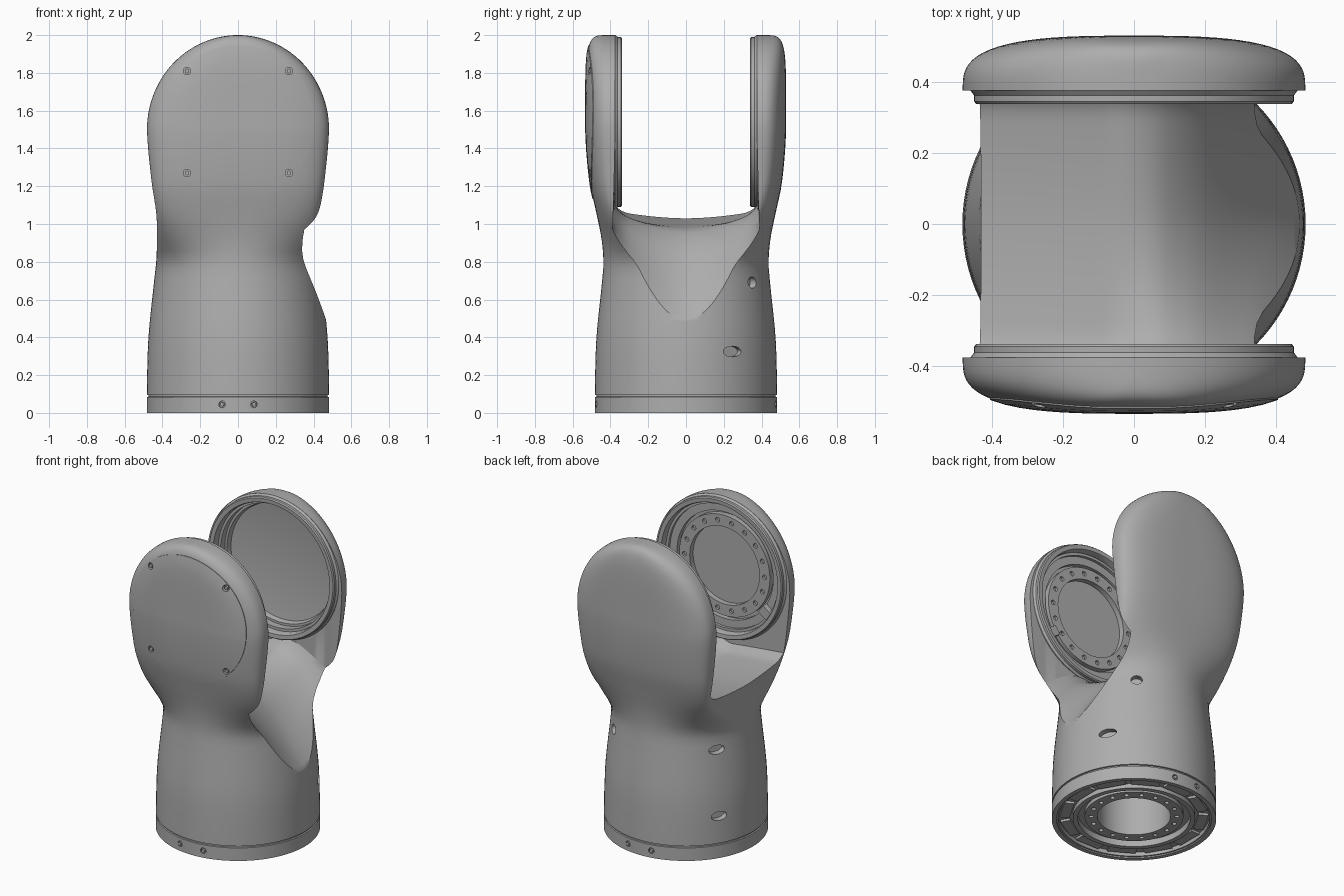
import bpy, bmesh
from math import sin, cos, pi, radians, sqrt
from mathutils import Vector, Matrix

cube = bpy.data.objects.get("Cube")
if cube:
    bpy.data.objects.remove(cube, do_unlink=True)

grey = bpy.data.materials.new("satin_grey")
grey.use_nodes = True
grey.diffuse_color = (0.42, 0.42, 0.42, 1)
grey.node_tree.nodes["Principled BSDF"].inputs["Base Color"].default_value = (0.42, 0.42, 0.42, 1)

N = 96
PIVOT = 1.54      # height of the joint axis
SLOT = 0.375      # half width of the gap between the ears
EAR_FLAT = 0.38   # ear sides stay straight up to this depth

# Outer shell: height, half width, half depth, squareness, straight part of the side
SHELL = [(0, .483, .483, 2, 0), (.15, .482, .482, 2, 0), (.4, .474, .474, 2, 0),
         (.7, .444, .444, 2, 0), (.8, .433, .437, 2, .03), (.92, .429, .447, 2.1, .22),
         (1.05, .432, .473, 2.4, .345), (1.22, .457, .508, 2.8, EAR_FLAT),
         (1.5, .482, .53, 3, EAR_FLAT), (2, .482, .53, 3, EAR_FLAT)]


def curve(z, rows, col):
    """Smooth interpolation of one column of a table."""
    i = 0
    while i < len(rows) - 2 and z > rows[i + 1][0]:
        i += 1

    def slope(k):
        a, b = rows[max(k - 1, 0)], rows[min(k + 1, len(rows) - 1)]
        return (b[col] - a[col]) / (b[0] - a[0])
    h = rows[i + 1][0] - rows[i][0]
    t = (z - rows[i][0]) / h
    p, q = rows[i][col], rows[i + 1][col]
    return (p * (1 + 2 * t) * (1 - t) ** 2 + q * t * t * (3 - 2 * t)
            + h * t * (1 - t) * (slope(i) * (1 - t) - slope(i + 1) * t))


def section(z):
    """Half width, half depth, squareness and straight part at a height."""
    if z > 1.5:
        rise = min(1, (z - 1.5) / .5)
        wx = .482 * sqrt(1 - rise ** 2)
        return max(wx, .008), EAR_FLAT + .15 * max(.002, 1 - rise ** 6) ** (1 / 6), 3, EAR_FLAT
    wx, wy, n, flat = (curve(z, SHELL, k) for k in range(1, 5))
    return wx, wy, max(2, n), min(EAR_FLAT, max(0, flat))


def surface_y(x, z):
    wx, wy, n, flat = section(z)
    return flat + (wy - flat) * max(0, 1 - abs(x / wx) ** n) ** (1 / n)


def finish(bm, name, smooth=True):
    bmesh.ops.remove_doubles(bm, verts=bm.verts, dist=1e-6)
    bmesh.ops.recalc_face_normals(bm, faces=bm.faces)
    mesh = bpy.data.meshes.new(name)
    bm.to_mesh(mesh)
    bm.free()
    mesh.materials.append(grey)
    obj = bpy.data.objects.new(name, mesh)
    bpy.context.collection.objects.link(obj)
    if smooth:
        shade(obj)
    return obj


def shade(obj):
    bpy.ops.object.select_all(action='DESELECT')
    obj.select_set(True)
    bpy.context.view_layer.objects.active = obj
    bpy.ops.object.shade_smooth_by_angle(angle=radians(32))


def skin(bm, rings, wrap=False, caps=False):
    rows = [[bm.verts.new(p) for p in ring] for ring in rings]
    pairs = list(zip(rows, rows[1:])) + ([(rows[-1], rows[0])] if wrap else [])
    for a, b in pairs:
        for i in range(len(a)):
            j = (i + 1) % len(a)
            bm.faces.new((a[i], a[j], b[j], b[i]))
    if caps:
        bm.faces.new(rows[0])
        bm.faces.new(rows[-1])


def lathe(name, profile, place, wrap=False):
    bm = bmesh.new()
    skin(bm, [[place(r, 2 * pi * i / N, h) for i in range(N)] for r, h in profile], wrap)
    return finish(bm, name)


def upright(r, a, h):
    return Vector((r * cos(a), r * sin(a), h))


def ear_axis(side):
    return lambda r, a, h: Vector((r * cos(a), side * h, PIVOT + r * sin(a)))


def on_front(r, a, h):
    x, z = r * cos(a), PIVOT + r * sin(a)
    return Vector((x, -surface_y(x, z) - h, z))


def rod(bm, centre, direction, rx, ry, length, segments=20):
    turn = Vector(direction).to_track_quat('Z', 'Y').to_matrix().to_4x4()
    bmesh.ops.create_cone(bm, cap_ends=True, segments=segments, radius1=1, radius2=1, depth=1,
                          matrix=Matrix.Translation(centre) @ turn @ Matrix.Diagonal((rx, ry, length, 1)))


def cut(target, cutter):
    cutter.hide_render = True
    bpy.context.view_layer.objects.active = target
    mod = target.modifiers.new("cut", 'BOOLEAN')
    mod.operation, mod.solver, mod.object = 'DIFFERENCE', 'EXACT', cutter
    bpy.ops.object.modifier_apply(modifier=mod.name)
    bpy.data.objects.remove(cutter, do_unlink=True)


# Yoke shell, with a seam groove above the base ring
levels = [0, .084, .086, .094, .096] + [.12 + .046 * i for i in range(30)]
levels += [1.5 + .5 * sin(pi / 2 * i / 28) for i in range(29)]
rings = []
for z in levels:
    wx, wy, n, flat = section(z)
    inset = .008 if .085 < z < .095 else 0
    ring = []
    for i in range(N):
        c, s = cos(2 * pi * i / N), sin(2 * pi * i / N)
        r = (abs(c) ** n + abs(s) ** n) ** (-1 / n)
        straight = 0 if i % (N // 2) == 0 else flat if s > 0 else -flat
        ring.append(((wx - inset) * r * c, straight + (wy - flat - inset) * r * s, z))
    rings.append(ring)
bm = bmesh.new()
skin(bm, rings, caps=True)
yoke = finish(bm, "yoke_body", smooth=False)

# Gap between the ears, with a saddle floor that dives down on one side
FLOOR = [(-.6, 1.045), (-.43, 1.03), (-.1, .995), (.05, .972), (.12, .93), (.2, .855),
         (.35, .66), (.46, .5), (.6, .27)]


def steep(x):
    return min(1, max(0, (x + .05) / .4))


def saddle(x, y):
    side = abs(y) / .33
    fillet = .03 * max(0, (abs(y) - .28) / .095) ** 3
    return curve(x, FLOOR, 1) + (.03 + .17 * steep(x)) * side ** 1.8 + fillet


STEPS = 40
rings = []
for i in range(STEPS + 1):
    x = -.6 + 1.2 * i / STEPS
    half = SLOT + .015 * steep(x) ** 2
    ys = [half * (2 * j / STEPS - 1) for j in range(STEPS + 1)]
    rings.append([(x, y, saddle(x, y)) for y in ys]
                 + [(x, SLOT, 1.5), (x, SLOT, 2.2), (x, -SLOT, 2.2), (x, -SLOT, 1.5)])
bm = bmesh.new()
skin(bm, rings, caps=True)
cut(yoke, finish(bm, "gap_cutter", smooth=False))

# Dished recess in the back ear, stepped bearing seat in the front ear
cut(yoke, lathe("back_dish_cutter", [(0, .3), (.412, .3), (.412, .385), (.395, .385), (.395, .43),
                                     (.38, .43), (.372, .46), (.25, .475), (0, .485)], ear_axis(1)))
cut(yoke, lathe("front_seat_cutter", [(0, .3), (.412, .3), (.412, .382), (.395, .382), (.395, .4),
                                      (.345, .4), (.345, .43), (.325, .43), (.325, .395),
                                      (.25, .395), (.25, .43), (0, .43)], ear_axis(-1)))

# Stepped recess and central bore under the base
cut(yoke, lathe("base_cutter", [(0, -.1), (.455, -.1), (.455, .008), (.445, .008), (.445, .035),
                                (.36, .035), (.36, .006), (.33, .006), (.33, .045), (.29, .045),
                                (.29, .02), (.215, .02), (.215, .3), (0, .3)], upright))

# Round cover lying on the front ear
RADII = [0] + [.405 * i / 10 for i in range(1, 11)]
cover = lathe("front_cover", [(r, .004) for r in RADII] + [(r, -.008) for r in reversed(RADII)],
              on_front)

# Drilled holes: side ports, screw pockets and the bolt circles
holes, pockets, screws = bmesh.new(), bmesh.new(), bmesh.new()
for angle, z, rx, ry in ((52, .69, .034, .03), (31, .325, .055, .028),
                         (149, .685, .05, .028), (149, .27, .05, .028)):
    d = upright(1, radians(angle), 0)
    rod(holes, d * section(z)[0] + Vector((0, 0, z)), d, rx, ry, .08, 28)
for x in (-.27, .27):
    for z in (PIVOT - .27, PIVOT + .27):
        y = -surface_y(x, z)
        for bm in (holes, pockets):
            rod(bm, (x, y, z), (0, -1, 0), .02, .02, .04)
        rod(screws, (x, y + .008, z), (0, -1, 0), .013, .013, .02, 6)
for angle in (80, 100, 260, 280):
    d = upright(1, radians(angle), 0)
    p = d * .483 + Vector((0, 0, .045))
    rod(holes, p, d, .018, .018, .03)
    rod(screws, p - d * .006, d, .012, .012, .02, 6)
for i in range(18):
    rod(holes, ear_axis(-1)(.288, 2 * pi * i / 18, .395), (0, 1, 0), .015, .015, .03, 12)
    rod(holes, upright(.252, 2 * pi * i / 18, .02), (0, 0, 1), .014, .014, .04, 12)
cut(yoke, finish(holes, "hole_cutter", smooth=False))
cut(cover, finish(pockets, "pocket_cutter", smooth=False))
finish(screws, "screws")
shade(yoke)
shade(cover)

# Raised collars around both ear recesses
for side, name in ((1, "back_collar"), (-1, "front_collar")):
    lathe(name, [(.412, .42), (.412, .355), (.418, .34), (.444, .338), (.45, .345), (.45, .362),
                 (.46, .375), (.46, .39), (.44, .42)], ear_axis(side), wrap=True)

# Keys across the bearing seat
bm = bmesh.new()
for angle in (-35, 215):
    place = Matrix.Translation((0, -.39, PIVOT)) @ Matrix.Rotation(-radians(angle), 4, 'Y')
    bmesh.ops.create_cube(bm, size=1, matrix=place @ Matrix.Translation((.38, 0, 0))
                          @ Matrix.Diagonal((.08, .05, .06, 1)))
finish(bm, "seat_keys")

# Ring of pads under the base
bm = bmesh.new()
for i in range(12):
    bmesh.ops.create_cube(bm, size=1, matrix=Matrix.Rotation(2 * pi * i / 12, 4, 'Z')
                          @ Matrix.Translation((.4, 0, .03)) @ Matrix.Diagonal((.06, .17, .02, 1)))
finish(bm, "base_pads")
